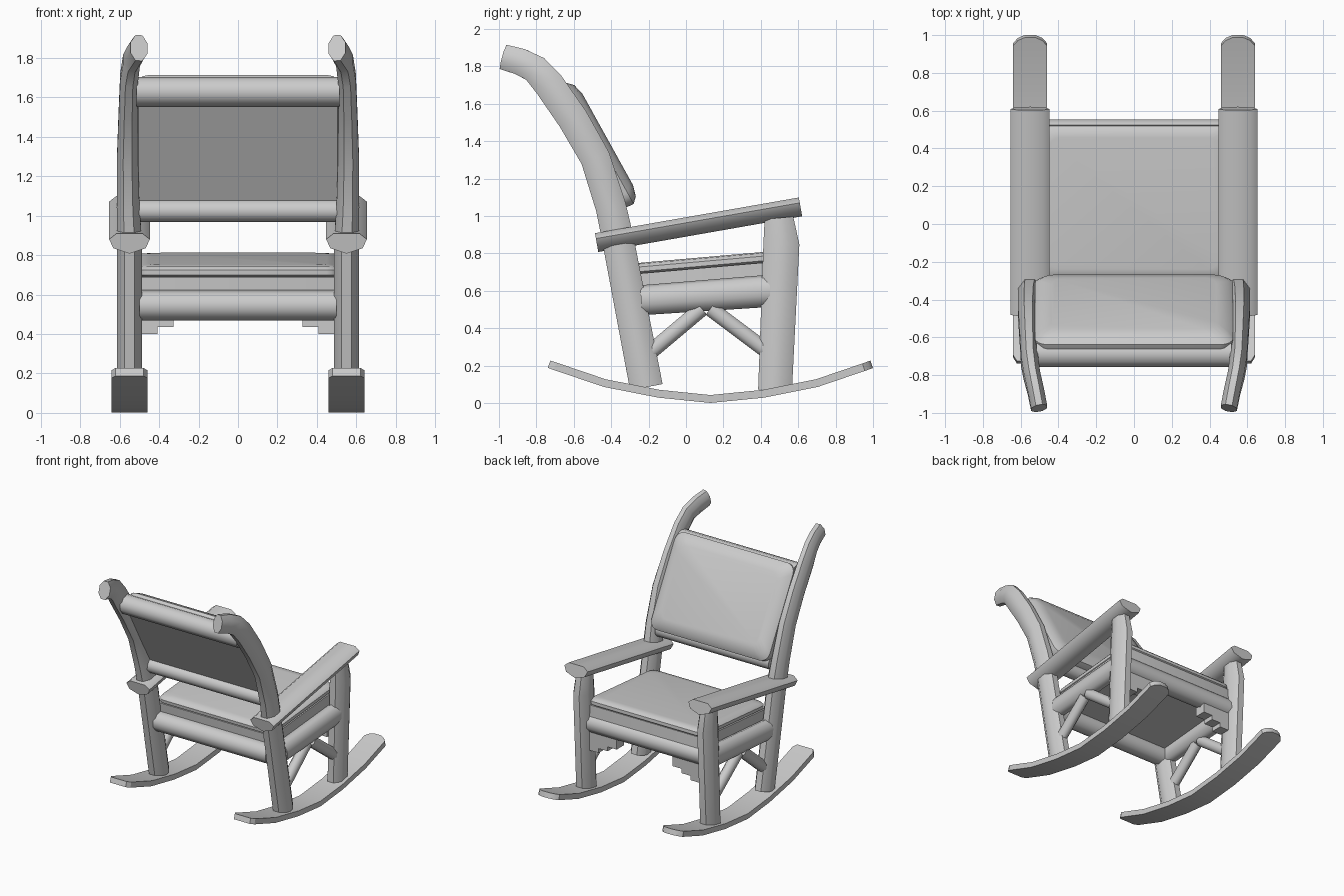
import bpy, math
from mathutils import Vector, Matrix

if "Cube" in bpy.data.objects:
    bpy.data.objects.remove(bpy.data.objects["Cube"])


def loft(name, rings, mirror=False, angle=35):
    """Skin a list of equal-sized point rings, cap both ends."""
    n = len(rings[0])
    verts = [p for r in rings for p in r]
    faces = [tuple(range(n))[::-1], tuple(range(len(verts) - n, len(verts)))]
    for i in range(len(rings) - 1):
        for j in range(n):
            k = (j + 1) % n
            faces.append((i * n + j, i * n + k, i * n + n + k, i * n + n + j))
    me = bpy.data.meshes.new(name)
    me.from_pydata(verts, [], faces)
    ob = bpy.data.objects.new(name, me)
    bpy.context.collection.objects.link(ob)
    bpy.ops.object.select_all(action='DESELECT')
    ob.select_set(True)
    bpy.context.view_layer.objects.active = ob
    bpy.ops.object.mode_set(mode='EDIT')
    bpy.ops.mesh.select_all(action='SELECT')
    bpy.ops.mesh.normals_make_consistent(inside=False)
    bpy.ops.object.mode_set(mode='OBJECT')
    bpy.ops.object.shade_smooth_by_angle(angle=math.radians(angle))
    if mirror:
        ob.modifiers.new("mirror", 'MIRROR')
    return ob


def circle(n):
    return [(math.cos((i + .5) * math.tau / n) / math.cos(math.pi / n) ** .5,
             math.sin((i + .5) * math.tau / n) / math.cos(math.pi / n) ** .5) for i in range(n)]


RECT = [(-1, -1), (1, -1), (1, 1), (-1, 1)]


def tube(name, stations, section=None, ref=(1, 0, 0), mirror=False, angle=50):
    """Sweep a section along stations of (x, y, z, half width, half depth)."""
    section = section or circle(8)
    pts = [Vector(s[:3]) for s in stations]
    rings = []
    for i, s in enumerate(stations):
        t = (pts[min(i + 1, len(pts) - 1)] - pts[max(i - 1, 0)]).normalized()
        u = Vector(ref)
        u = (u - t * u.dot(t)).normalized()
        v = u.cross(t)
        rings.append([pts[i] + u * a * s[3] + v * b * s[4] for a, b in section])
    return loft(name, rings, mirror, angle)


def cushion(name, loc, tilt, hx, hy, radius, layers):
    """Rounded slab made of (height, inset) outlines."""
    m = Matrix.Translation(loc) @ Matrix.Rotation(math.radians(tilt), 4, 'X')
    rings = []
    for h, inset in layers:
        ring = []
        for c, (sx, sy) in enumerate([(1, 1), (-1, 1), (-1, -1), (1, -1)]):
            for k in range(5):
                a = (c + k / 4) * math.pi / 2
                ring.append(m @ Vector((sx * (hx - inset - radius) + radius * math.cos(a),
                                        sy * (hy - inset - radius) + radius * math.sin(a), h)))
        rings.append(ring)
    return loft(name, rings, angle=40)


# Curved rockers with rounded ends
rocker = [(-.732, .208, .07), (-.70, .197, .09), (-.435, .107, .09), (-.145, .05, .09), (.13, .022, .09),
          (.415, .05, .09), (.70, .107, .09), (.95, .192, .09), (.978, .202, .065), (.993, .207, .03)]
tube("rocker", [(.55, y, z, w, .021) for y, z, w in rocker], RECT, mirror=True, angle=30)

# Rear legs that sweep up into the hooked back posts
tube("back_post", [(.55, -.212, .085, .065, .092), (.55, -.365, .88, .065, .088), (.557, -.402, 1.05, .06, .085),
                   (.56, -.485, 1.31, .055, .083), (.557, -.605, 1.52, .05, .085), (.552, -.73, 1.70, .047, .084),
                   (.54, -.805, 1.785, .045, .078), (.52, -.885, 1.825, .045, .074),
                   (.502, -.975, 1.850, .045, .07)], mirror=True)

# Front legs
tube("front_leg", [(.55, .476, .07, .065, .094), (.55, .51, .85, .065, .1), (.55, .497, .99, .055, .08)],
     mirror=True)

# Armrests with a split-log section
arm = [(-.065, .05), (-.1, .021), (-.08, -.024), (0, -.052), (.08, -.024), (.1, .021), (.065, .05)]
tube("armrest", [(.55, -.478, .859, 1.03, 1), (.55, .612, 1.05, 1.03, 1)], arm, mirror=True)

# Log rails of seat and back
tube("side_rail", [(.545, -.24, .55, .062, .078), (.545, .46, .601, .062, .084)], circle(10), mirror=True)
for name, y, z, r, w in [("back_seat_rail", -.29, .545, .075, .50), ("front_seat_rail", .48, .61, .075, .50),
                         ("upper_back_rail", -.685, 1.628, .074, .515), ("lower_back_rail", -.38, 1.025, .056, .505)]:
    tube(name, [(-w, y, z, r, r), (w, y, z, r, r)], circle(10), ref=(0, 1, 0))

# Diagonal side braces
tube("rear_brace", [(.55, -.20, .265, .04, .043), (.55, .085, .505, .04, .043)], mirror=True)
tube("front_brace", [(.55, .45, .265, .04, .043), (.55, .13, .505, .04, .043)], mirror=True)

# Stepped corner blocks under the front rail
for i, bottom in enumerate((.40, .435, .47)):
    x = .447 - i * .08
    tube("corner_block", [(x, .48, bottom, .04, .045), (x, .48, .58, .04, .045)], RECT, mirror=True, angle=30)

# Seat base, seat pad and back cushion
cushion("seat_base", (0, .125, .60), 5, .51, .405, .01, [(0, 0), (.125, 0)])
cushion("seat", (0, .125, .60), 5, .51, .41, .06, [(.12, .02), (.135, 0), (.16, 0), (.176, .015), (.182, .06)])
cushion("backrest", (0, -.525, 1.352), -61, .525, .37, .07,
        [(-.025, .02), (0, .005), (.075, 0), (.105, .03), (.121, .09)])
